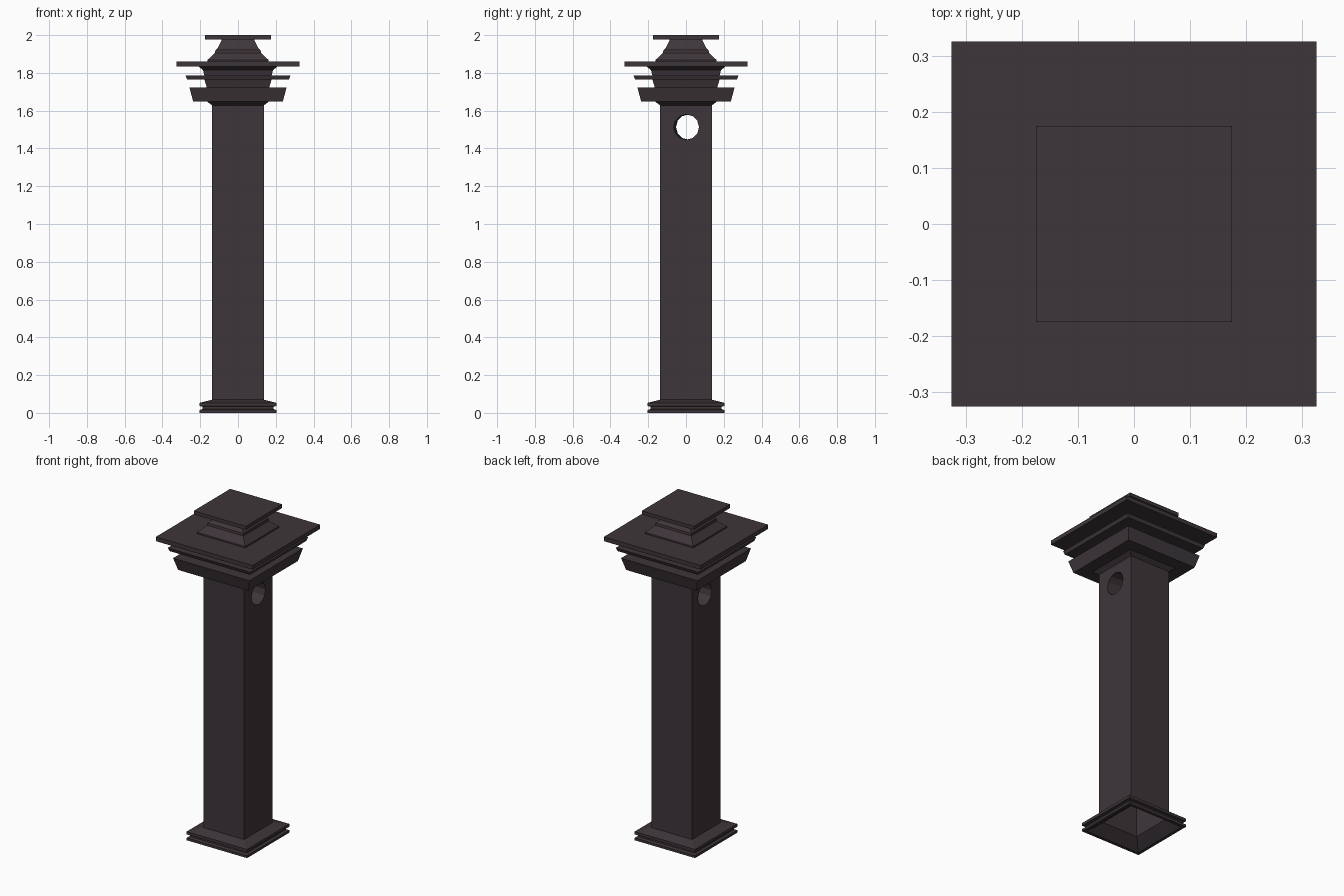
import bpy, bmesh, math

if "Cube" in bpy.data.objects:
    bpy.data.objects.remove(bpy.data.objects["Cube"])

mat = bpy.data.materials.new("dark_plum_grey")
mat.diffuse_color = (0.048, 0.036, 0.042, 1)
mat.use_nodes = True
mat.node_tree.nodes["Principled BSDF"].inputs["Base Color"].default_value = mat.diffuse_color


def square_loft(name, profile):
    """Closed solid from square rings given as (half width, z)."""
    bm = bmesh.new()
    rings = [[bm.verts.new((sx * w, sy * w, z))
              for sx, sy in ((-1, -1), (1, -1), (1, 1), (-1, 1))]
             for w, z in profile]
    for a, b in zip(rings, rings[1:]):
        for i in range(4):
            j = (i + 1) % 4
            bm.faces.new((a[i], a[j], b[j], b[i]))
    bm.faces.new(rings[0][::-1])
    bm.faces.new(rings[-1])
    bmesh.ops.recalc_face_normals(bm, faces=bm.faces)
    me = bpy.data.meshes.new(name)
    bm.to_mesh(me)
    bm.free()
    me.materials.append(mat)
    ob = bpy.data.objects.new(name, me)
    bpy.context.collection.objects.link(ob)
    return ob


# shaft with stepped foot, hollow from below
shaft = square_loft("shaft_and_foot", [
    (0.12, 1.3), (0.12, 0.05), (0.185, 0.0),
    (0.203, 0.0), (0.203, 0.015), (0.188, 0.02), (0.188, 0.033),
    (0.203, 0.036), (0.203, 0.053), (0.137, 0.07), (0.137, 1.632)])

# round hole through the shaft, running slightly askew along x
bpy.ops.mesh.primitive_cylinder_add(
    vertices=12, radius=0.067, depth=0.6, location=(0, 0.008, 1.513),
    rotation=(0, math.pi / 2, math.radians(-2.6)))
cutter = bpy.context.object
cutter.name = "hole_cutter"
cutter.data.materials.append(mat)
cut = shaft.modifiers.new("hole", 'BOOLEAN')
cut.operation = 'DIFFERENCE'
cut.solver = 'EXACT'
cut.object = cutter
bpy.context.view_layer.objects.active = shaft
bpy.ops.object.modifier_apply(modifier="hole")
bpy.data.objects.remove(cutter, do_unlink=True)

# stacked capital mouldings
square_loft("capital", [
    (0.137, 1.628), (0.163, 1.648), (0.237, 1.648), (0.257, 1.722),
    (0.165, 1.722), (0.178, 1.766), (0.27, 1.766), (0.278, 1.787),
    (0.178, 1.787), (0.185, 1.815), (0.208, 1.833),
    (0.325, 1.833), (0.325, 1.859), (0.16, 1.859)])

# curved neck under the top slab
square_loft("neck", [
    (0.162, 1.855), (0.162, 1.868), (0.122, 1.906), (0.12, 1.92),
    (0.106, 1.934), (0.093, 1.96), (0.084, 1.98)])

# top slab
square_loft("top_slab", [(0.175, 1.978), (0.175, 2.0)])
